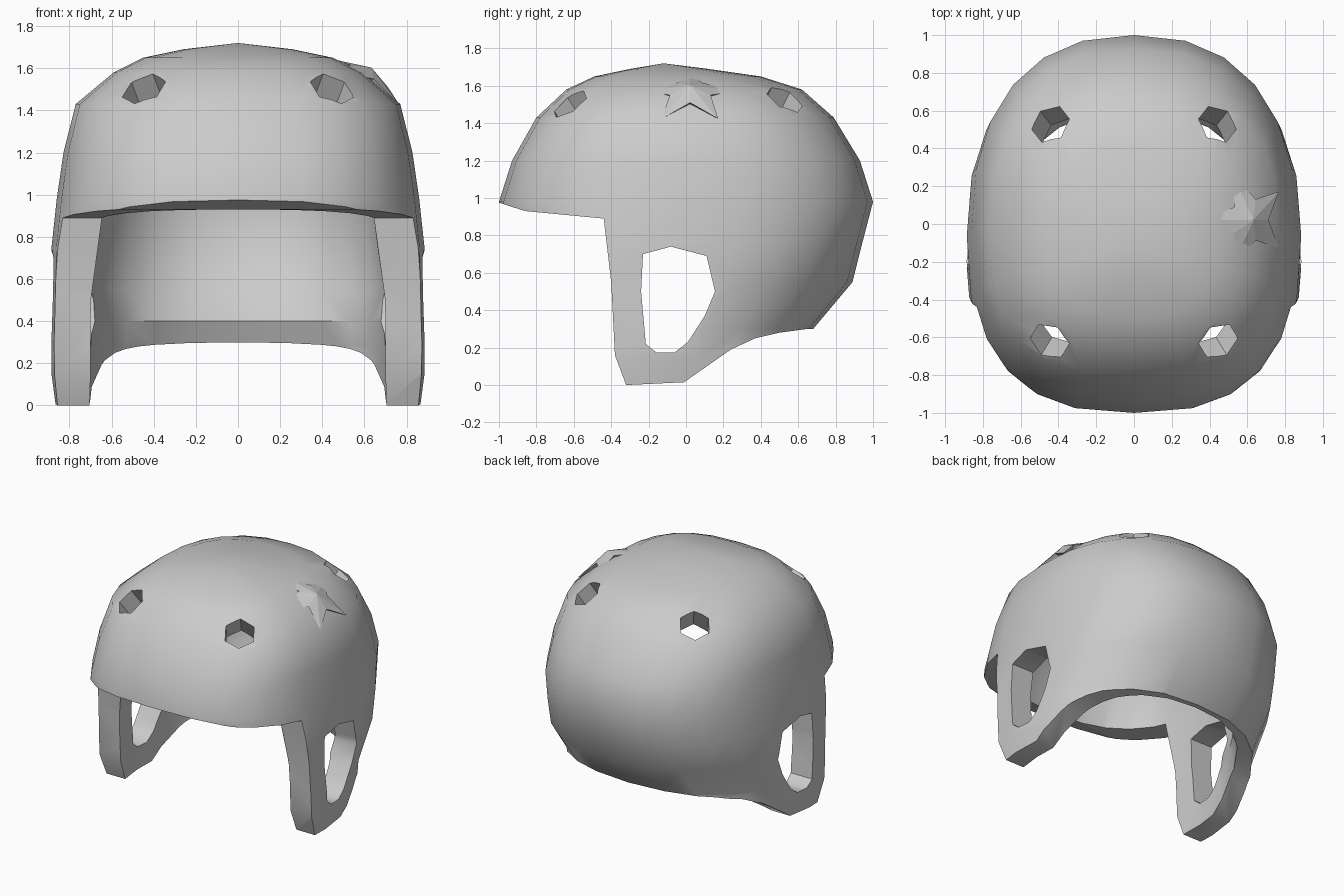
import bpy, bmesh, math
from mathutils import Vector

if "Cube" in bpy.data.objects:
    bpy.data.objects.remove(bpy.data.objects["Cube"])

SEG = 24


def make(name, verts, faces):
    me = bpy.data.meshes.new(name)
    bm = bmesh.new()
    vs = [bm.verts.new(v) for v in verts]
    for f in faces:
        bm.faces.new([vs[i] for i in f])
    bmesh.ops.recalc_face_normals(bm, faces=bm.faces[:])
    bm.to_mesh(me)
    bm.free()
    ob = bpy.data.objects.new(name, me)
    bpy.context.collection.objects.link(ob)
    return ob


def dome(name, rings, apex):
    """Loft rounded-oval rings (z, half width, front y, back y) up to one apex."""
    verts, faces = [], []
    for z, w, yf, yb in rings:
        yc = (yf + yb) / 2 - 0.03
        for i in range(SEG):
            a = 2 * math.pi * i / SEG
            c, s = math.cos(a), math.sin(a)
            n = 2.35 if s > 0 else 2.65
            x = math.copysign(abs(c) ** (2 / n), c) * w
            y = abs(s) ** (2 / n) * ((yb - yc) if s > 0 else (yf - yc)) + yc
            verts.append((x, y, z))
    for r in range(len(rings) - 1):
        for i in range(SEG):
            j = (i + 1) % SEG
            b = r * SEG
            faces.append((b + i, b + j, b + SEG + j, b + SEG + i))
    top = len(verts)
    verts.append(apex)
    b = (len(rings) - 1) * SEG
    faces += [(b + i, b + (i + 1) % SEG, top) for i in range(SEG)]
    faces.append(tuple(range(SEG)))
    return make(name, verts, faces)


def side_prism(name, pts):
    """Extrude a (y, z) outline across the whole width."""
    n = len(pts)
    verts = [(x, y, z) for x in (-1.3, 1.3) for y, z in pts]
    faces = [tuple(range(n)), tuple(range(n, 2 * n))]
    faces += [(i, (i + 1) % n, n + (i + 1) % n, n + i) for i in range(n)]
    return make(name, verts, faces)


def boolean(ob, cutter, op):
    cutter.hide_render = True
    m = ob.modifiers.new("cut", 'BOOLEAN')
    m.object, m.operation, m.solver = cutter, op, 'EXACT'
    bpy.context.view_layer.objects.active = ob
    bpy.ops.object.modifier_apply(modifier=m.name)
    bpy.data.objects.remove(cutter)


# Outer shell and inner cavity (the cavity flares out to a slanted nape rim)
shell = dome("helmet_shell", [
    (-0.1, 0.86, -1.0, 0.62), (0.0, 0.865, -1.0, 0.64), (0.15, 0.885, -1.0, 0.66),
    (0.3, 0.888, -1.0, 0.68), (0.55, 0.888, -1.0, 0.89), (0.75, 0.885, -1.0, 0.94),
    (0.98, 0.86, -1.0, 1.0), (1.2, 0.828, -0.93, 0.93), (1.43, 0.77, -0.80, 0.79),
    (1.58, 0.59, -0.64, 0.62), (1.65, 0.45, -0.49, 0.40), (1.69, 0.26, -0.30, 0.12)],
    (0, -0.12, 1.72))
cavity = dome("cavity_cutter", [
    (-0.2, 0.715, -0.9, 0.62), (0.28, 0.715, -0.9, 0.655), (0.40, 0.715, -0.9, 0.60),
    (0.55, 0.715, -0.88, 0.73), (0.9, 0.69, -0.87, 0.85), (1.17, 0.67, -0.80, 0.79),
    (1.38, 0.58, -0.65, 0.64), (1.49, 0.43, -0.50, 0.46), (1.56, 0.25, -0.32, 0.2)],
    (0, -0.1, 1.59))
boolean(shell, cavity, 'DIFFERENCE')

# Side outline: brim, ear straps and nape
boolean(shell, side_prism("outline_cutter", [
    (-1.2, 1.03), (-1.0, 0.975), (-0.86, 0.93), (-0.44, 0.89), (-0.40, 0.55),
    (-0.38, 0.16), (-0.32, 0.0), (-0.01, 0.015), (0.24, 0.19), (0.37, 0.25),
    (0.5, 0.28), (0.65, 0.3), (1.2, 0.31), (1.2, 2), (-1.2, 2)]), 'INTERSECT')

# Ear openings
boolean(shell, side_prism("ear_cutter", [
    (-0.23, 0.70), (-0.08, 0.74), (0.11, 0.69), (0.155, 0.5), (0.1, 0.37),
    (0.01, 0.23), (-0.06, 0.175), (-0.16, 0.175), (-0.215, 0.22), (-0.24, 0.5)]),
    'DIFFERENCE')

# Four hexagonal vents
for sx in (-1, 1):
    for y, z, ax in ((-0.6, 1.47, (0.3, -0.5, 0.8)), (0.52, 1.51, (0.33, 0.42, 0.85))):
        d = Vector((sx * ax[0], ax[1], ax[2])).normalized()
        bpy.ops.mesh.primitive_cylinder_add(
            vertices=6, radius=0.11, depth=0.7, location=(sx * 0.435, y, z),
            rotation=d.to_track_quat('Z', 'Y').to_euler())
        boolean(shell, bpy.context.object, 'DIFFERENCE')

# Raised star on the right of the crown
nrm = Vector((0.51, 0, 0.86)).normalized()
u = Vector((-nrm.z, 0, nrm.x))
v = Vector((0, 1, 0))
c = Vector((0.59, 0.022, 1.53))
verts = [c + nrm * 0.085, c - nrm * 0.06]
for i in range(10):
    a = math.pi * i / 5
    r, h = (0.255, 0.0) if i % 2 == 0 else (0.115, 0.045)
    verts.append(c + (u * math.cos(a) + v * math.sin(a)) * r + nrm * h)
faces = []
for i in range(10):
    j = (i + 1) % 10
    faces += [(0, 2 + i, 2 + j), (1, 2 + j, 2 + i)]
make("star_badge", verts, faces)

# Smooth shell with crisp rims
bpy.ops.object.select_all(action='DESELECT')
shell.select_set(True)
bpy.context.view_layer.objects.active = shell
bpy.ops.object.shade_smooth_by_angle(angle=math.radians(40))
